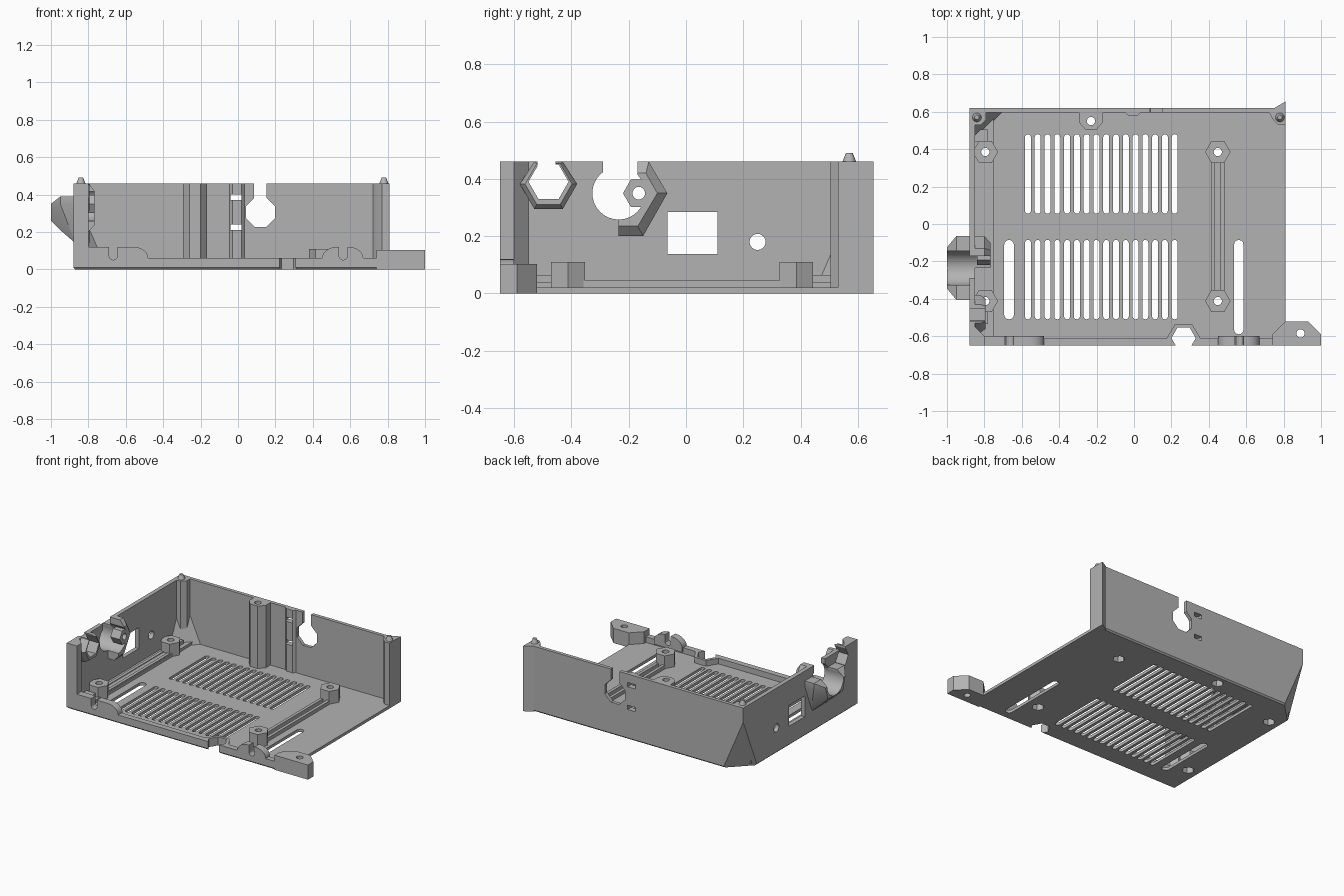
import bpy, bmesh
from math import sin, cos, pi, radians
from mathutils import Vector

if "Cube" in bpy.data.objects:
    bpy.data.objects.remove(bpy.data.objects["Cube"])

GREY = (0.45, 0.45, 0.45, 1)
plastic = bpy.data.materials.new("grey_plastic")
plastic.use_nodes = True
plastic.diffuse_color = GREY
plastic.node_tree.nodes["Principled BSDF"].inputs["Base Color"].default_value = GREY
parts = []


def finish(name, bm):
    bmesh.ops.recalc_face_normals(bm, faces=bm.faces)
    mesh = bpy.data.meshes.new(name)
    bm.to_mesh(mesh)
    bm.free()
    mesh.materials.append(plastic)
    ob = bpy.data.objects.new(name, mesh)
    bpy.context.collection.objects.link(ob)
    parts.append(ob)
    return ob


def prism(name, pts, lo, hi, axis="z"):
    """Extrude a 2D outline along an axis."""
    place = {"z": lambda p, h: (p[0], p[1], h),
             "y": lambda p, h: (p[0], h, p[1]),
             "x": lambda p, h: (h, p[0], p[1])}[axis]
    bm = bmesh.new()
    a = [bm.verts.new(place(p, lo)) for p in pts]
    b = [bm.verts.new(place(p, hi)) for p in pts]
    bm.faces.new(a)
    bm.faces.new(b[::-1])
    for i in range(len(pts)):
        j = (i + 1) % len(pts)
        bm.faces.new((a[i], a[j], b[j], b[i]))
    return finish(name, bm)


def hull(name, pts):
    bm = bmesh.new()
    verts = [bm.verts.new(p) for p in pts]
    bmesh.ops.convex_hull(bm, input=verts)
    bmesh.ops.dissolve_limit(bm, angle_limit=0.01, verts=bm.verts, edges=bm.edges)
    return finish(name, bm)


def rect(u0, u1, v0, v1):
    return [(u0, v0), (u1, v0), (u1, v1), (u0, v1)]


def ngon(u, v, r, n=32, turn=0.0):
    return [(u + r * cos(2 * pi * i / n + turn), v + r * sin(2 * pi * i / n + turn)) for i in range(n)]


def slot(u, v0, v1, w):
    r = w / 2
    return ([(u + r * cos(pi * i / 6), v1 - r + r * sin(pi * i / 6)) for i in range(7)]
            + [(u - r * cos(pi * i / 6), v0 + r - r * sin(pi * i / 6)) for i in range(7)])


def cut(targets, cutters):
    """Subtract every cutter from every target, then drop the cutters."""
    for ob in targets:
        for c in cutters:
            m = ob.modifiers.new("cut", "BOOLEAN")
            m.operation, m.solver, m.object = "DIFFERENCE", "EXACT", c
        bpy.context.view_layer.update()
        deps = bpy.context.evaluated_depsgraph_get()
        mesh = bpy.data.meshes.new_from_object(ob.evaluated_get(deps))
        ob.modifiers.clear()
        ob.data = mesh
    for c in cutters:
        parts.remove(c)
        bpy.data.objects.remove(c)


L, R, F, B, TOP, FLOOR = -0.88, 0.81, -0.65, 0.62, 0.46, 0.02

# Floor plate with a small bottom chamfer
floor = hull("floor", [(x, y, 0) for x, y in rect(L + .01, R, F + .01, B - .01)]
             + [(x, y, z) for z in (.01, FLOOR) for x, y in rect(L, R, F, B)])

# Walls
back_wall = prism("back_wall", rect(L, R, .595, B), .01, TOP)
left_wall = prism("left_wall", rect(L, -.85, F, B), .01, TOP)
latch_rib = prism("latch_rib", [(-.05, .6), (-.03, .58), (.02, .58), (.04, .6)], FLOOR, TOP)
front_lip = prism("front_lip", rect(L, .75, F, -.61), .01, .06)
prism("back_flange", [(.75, .6), (.75, .62), (R, .655), (R, .6)], 0, TOP)

# Corner posts with locating cones
prism("front_left_post", [(L, F), (-.8, F), (-.8, -.6), (-.85, -.55), (L, -.55)], .01, TOP)
back_left_post = prism("back_left_post", [(-.86, .53), (-.82, .53), (-.79, .56), (-.79, .61), (-.86, .61)],
                       .01, TOP)
prism("back_right_post", [(.72, .6), (.745, .555), (.77, .53), (R, .53), (R, .6)], .01, TOP)
for side, x in (("left", -.84), ("right", .78)):
    hull(side + "_locating_cone", [(x + dx, .57 + dy, z) for z, r in ((TOP - .01, .028), (TOP + .03, .012))
                                   for dx, dy in ngon(0, 0, r, 24)])

# Left base strip and stubs by the wall
strip = prism("left_base_strip", rect(-.86, -.75, -.6, .6), .01, .04)
for y in (-.535, .44):
    prism("strip_stub", rect(-.86, -.78, y, y + .065), .02, .065)

# Board standoffs, rails and the tall back screw post
standoffs = []
screws = [(x, y) for x in (-.795, .448) for y in (-.412, .385)]
for x, y in screws:
    standoffs.append(prism("standoff", ngon(x, y, .068, 6), .01, .11))
for x in (-.795, .448):
    for s in (-1, 1):
        prism("board_rail", rect(x + s * .026 - .011, x + s * .026 + .011, -.36, .335), .01, .045)
screw_post = prism("back_screw_post", [(-.295, .6), (-.295, .545), (-.26, .505), (-.2, .505),
                                       (-.165, .545), (-.165, .6)], .01, TOP)
screws.append((-.23, .55))
cut([floor, strip, screw_post] + standoffs,
    [prism("hole", ngon(x, y, .022, 20), -.1, .6) for x, y in screws]
    + [prism("nut", ngon(x, y, .04, 6), -.1, .05) for x, y in screws])

# Floor vents
vents = [prism("vent", slot(-.567 + .0523 * i, y, y + .425, .032), -.1, .1)
         for i in range(16) for y in (-.51, .055)]
vents.append(prism("vent", slot(-.668, -.51, -.085, .053), -.1, .1))
vents.append(prism("vent", slot(.56, -.59, -.085, .05), -.1, .1))
cut([floor], vents)

# Hexagonal notch in the front edge with its raised rim
NX, NY = .265, -.61
rim = prism("front_notch_rim", [(NX - .067, F), (NX - .09, NY), (NX - .045, NY + .075),
                                (NX + .045, NY + .075), (NX + .09, NY), (NX + .067, F)], .01, .06)
cut([floor, front_lip, rim], [prism("notch", ngon(NX, NY, .065, 6), -.1, .2)])

# Raised cradles on the front lip, each with a wire slot
arc = [(.08 * sin(pi * i / 16), .06 + .06 * cos(pi * i / 16)) for i in range(9)]
left_cradle = prism("left_cradle", [(-.81, .03), (-.81, .12)]
                    + [(-.56 + u, v) for u, v in arc] + [(-.48, .03)], F, -.6, "y")
right_cradle = prism("right_cradle", [(.45, .03)] + [(.53 - u, v) for u, v in arc[::-1]]
                     + [(.59 + u, v) for u, v in arc] + [(.67, .03)], F, -.6, "y")
cut([left_cradle, right_cradle, front_lip],
    [prism("wire", slot(x, .05, .2, .045), -.7, -.5, "y") for x in (-.667, .562)])

# Mounting tab
tab = prism("mounting_tab", [(.74, F), (1, F), (1, -.59), (.93, -.52), (R, -.52), (.74, -.59)], 0, .103)
cut([tab], [prism("hole", ngon(.89, -.585, .022, 20), -.1, .2)])

# Back wall openings
cut([back_wall, latch_rib],
    [prism("port", ngon(.12, .305, .084, 8, pi / 8), .5, .7, "y"),
     prism("port_slot", rect(.085, .152, .32, .6), .5, .7, "y")]
    + [prism("tie", rect(-.04, .02, z, z + .03), .5, .7, "y") for z in (.21, .37)])

# Cable clamp on the left wall: outer hood, inner half shell, nut boss
CY, CZ = -.235, .35
hood = hull("clamp_hood", [(x, CY + s * w, z) for s in (-1, 1) for x, w, z in (
    (-.87, .17, .39), (-.87, .17, .35), (-.87, .085, .14), (-.95, .17, .39), (-.95, .17, .35),
    (-.95, .085, .21), (-1, .11, .35), (-1, .085, .26))])
shell = hull("clamp_shell", [(x, y, z) for x, y, z in (
    (-.86, CY, .2), (-.86, -.15, .2), (-.86, -.065, CZ), (-.86, -.13, TOP), (-.86, CY, TOP),
    (-.80, CY, .2), (-.80, -.15, .2), (-.80, -.065, CZ), (-.80, -.13, TOP), (-.80, CY, TOP),
    (-.768, CY, .235), (-.768, -.168, .235), (-.768, -.1, CZ), (-.768, -.14, .42), (-.768, CY, .42))])
cut([hood], [prism("bore", ngon(CY, CZ, .092), -1.1, -.7, "x"),
             prism("gap", rect(CY - .09, CY + .09, CZ, .6), -1.1, -.7, "x")])
cable_gap = rect(-.29, -.17, .38, .6)
boss = prism("clamp_nut_boss", ngon(-.165, CZ, .055, 6), -.84, -.768, "x")
cut([shell], [prism("bore", ngon(CY, CZ, .092), -1.1, -.7, "x"),
              prism("gap", cable_gap, -1.1, -.7, "x")])
cut([boss, shell, hood], [prism("hole", ngon(-.165, CZ, .022, 20), -1.1, -.7, "x")])

# Small hexagonal cable holder on the left wall
holder = hull("hex_holder", [(x, y, min(z, TOP)) for x, r in ((-.87, .1), (-.82, .1), (-.795, .082))
                             for y, z in ngon(-.48, .382, r, 6)])

# Left wall openings
cut([left_wall, holder],
    [prism("hex", ngon(-.48, .39, .07, 6), -1.1, -.7, "x"),
     prism("hex_gap", rect(-.518, -.455, .4, .6), -1.1, -.7, "x")])
cut([left_wall],
    [prism("bore", ngon(CY, CZ, .092), -1.1, -.7, "x"),
     prism("gap", cable_gap, -1.1, -.7, "x"),
     prism("window", rect(-.065, .11, .138, .285), -1.1, -.7, "x"),
     prism("hole", ngon(.25, .18, .028), -1.1, -.7, "x")])

# Slanted cut on the lower back left corner, closed by an inner fill
fill = hull("corner_fill", [(-.87, .61, .01), (-.69, .61, .01), (-.87, .43, .01), (-.87, .61, .42)])
cut([floor, left_wall, back_wall, back_left_post, strip, fill],
    [hull("corner", [(L + .155, B, 0), (L, B - .155, 0), (L, B, .36), (L - .1, B + .1, -.1)])])

# Smooth the round bores while keeping edges sharp
bpy.ops.object.select_all(action="DESELECT")
for ob in parts:
    ob.select_set(True)
bpy.context.view_layer.objects.active = floor
bpy.ops.object.shade_smooth_by_angle(angle=radians(25))
